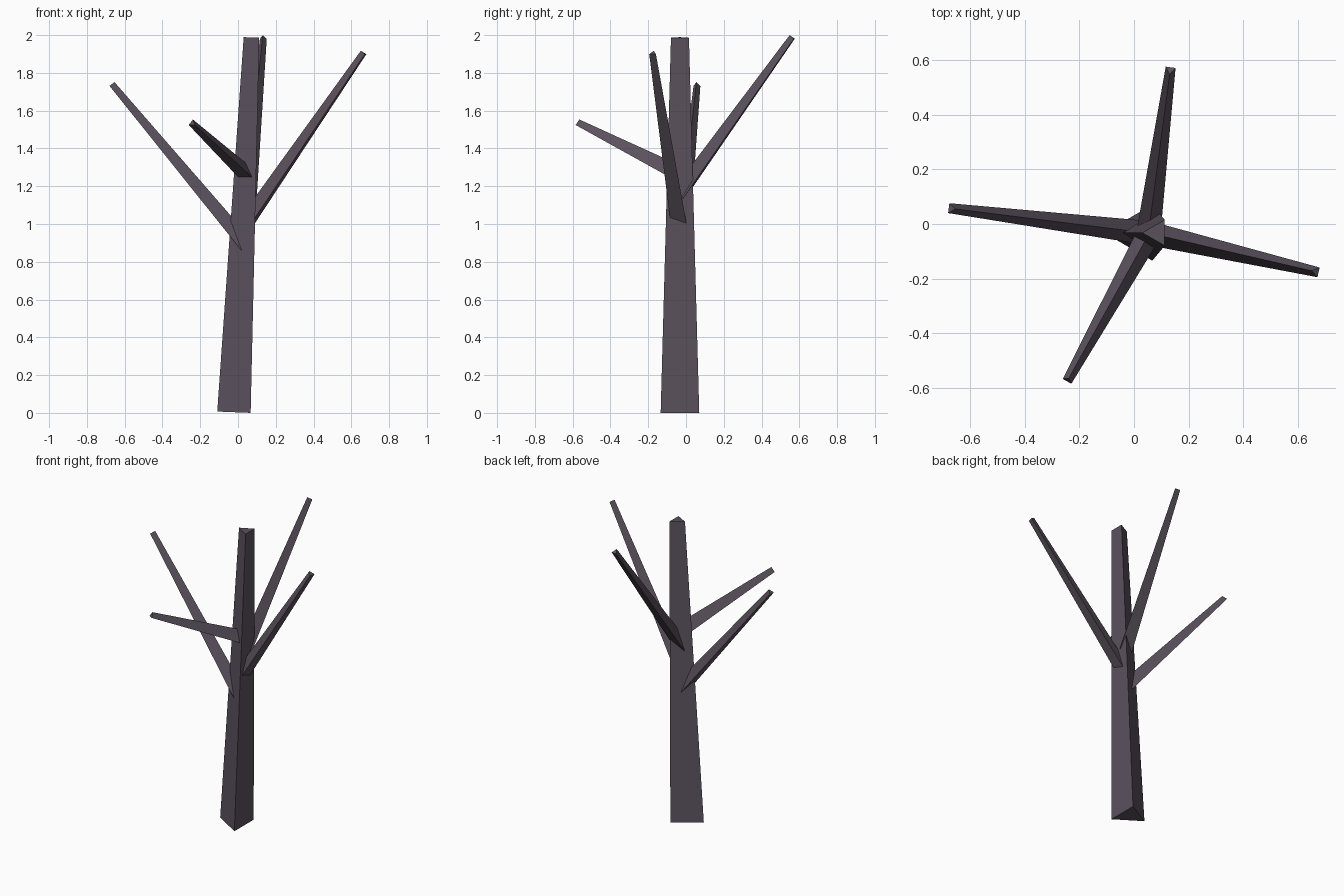
import bpy, bmesh, math
from mathutils import Vector

if "Cube" in bpy.data.objects:
    bpy.data.objects.remove(bpy.data.objects["Cube"])

bark = bpy.data.materials.new("dark_bark")
bark.diffuse_color = (0.105, 0.083, 0.110, 1)
bark.use_nodes = True
bark.node_tree.nodes["Principled BSDF"].inputs["Base Color"].default_value = bark.diffuse_color


def limb(name, start, end, r0, r1, ridge):
    """Tapered three-sided limb with one edge facing the ridge direction."""
    a, b = Vector(start), Vector(end)
    axis = (b - a).normalized()
    u = Vector(ridge)
    u = (u - axis * u.dot(axis)).normalized()
    v = axis.cross(u)
    bm = bmesh.new()
    rings = []
    for centre, r in ((a, r0), (b, r1)):
        ring = []
        for i in range(3):
            t = i * math.tau / 3
            ring.append(bm.verts.new(centre + (u * math.cos(t) + v * math.sin(t)) * r))
        rings.append(ring)
    lo, hi = rings
    bm.faces.new(lo[::-1])
    bm.faces.new(hi)
    for i in range(3):
        j = (i + 1) % 3
        bm.faces.new((lo[i], lo[j], hi[j], hi[i]))
    bmesh.ops.recalc_face_normals(bm, faces=bm.faces)
    mesh = bpy.data.meshes.new(name)
    bm.to_mesh(mesh)
    bm.free()
    mesh.materials.append(bark)
    obj = bpy.data.objects.new(name, mesh)
    bpy.context.collection.objects.link(obj)


# leaning trunk, sharp edge to the left
limb("trunk", (0.008, -0.032, 0.0025), (0.085, -0.032, 1.987), 0.118, 0.055, (-1, 0, 0))

# branches start on the trunk axis, sharp edge upward
branches = {
    "left_branch": ((0.043, -0.032, 0.875), (-0.67, 0.057, 1.738)),
    "right_branch": ((0.048, -0.032, 1.0), (0.667, -0.175, 1.905)),
    "front_branch": ((0.057, -0.032, 1.257), (-0.243, -0.572, 1.534)),
    "back_branch": ((0.053, -0.032, 1.148), (0.133, 0.565, 1.987)),
}
for name, (start, end) in branches.items():
    limb(name, start, end, 0.05, 0.021, (0, 0, 1))
